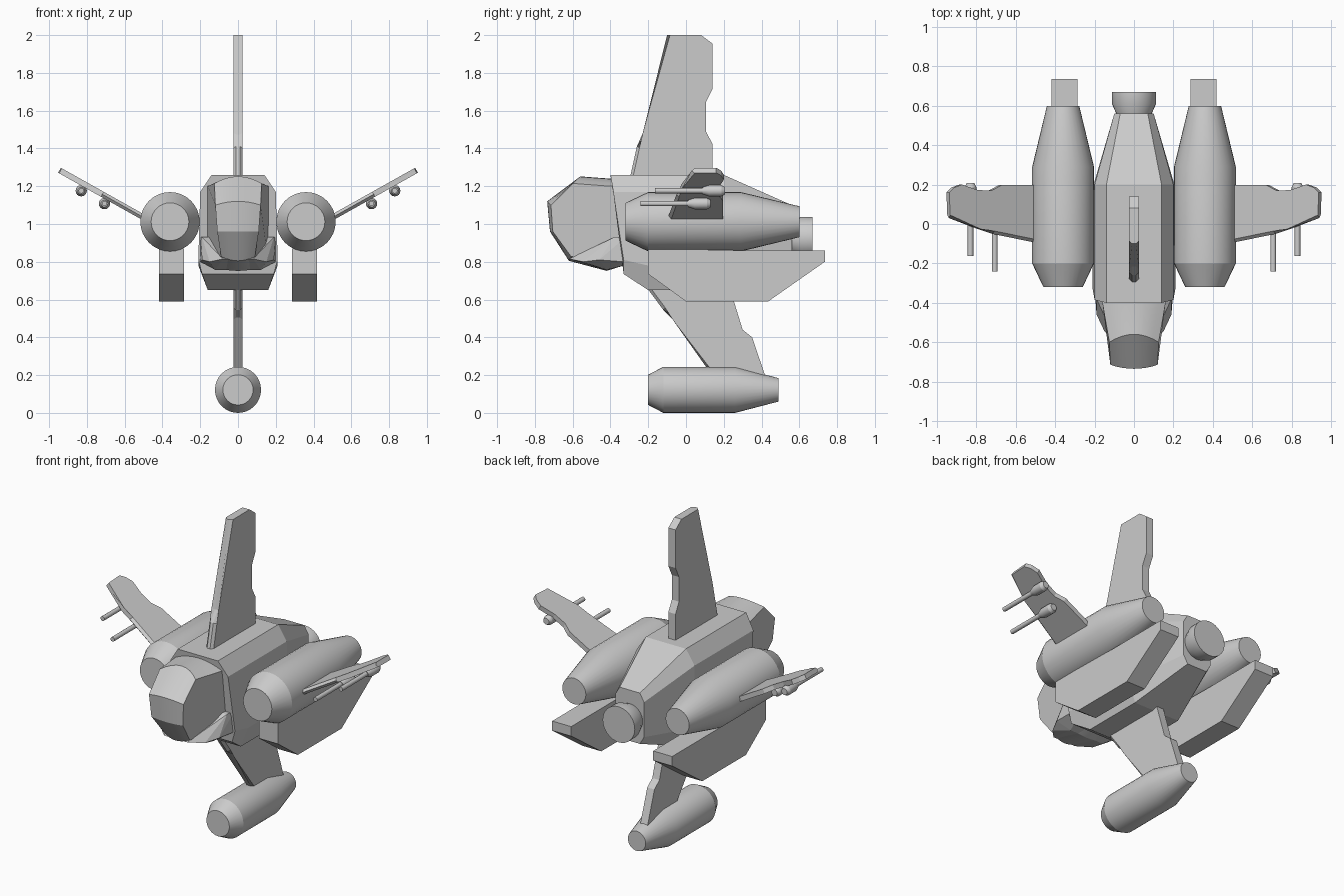
import bpy, bmesh, math
from mathutils import Vector

if "Cube" in bpy.data.objects:
    bpy.data.objects.remove(bpy.data.objects["Cube"])


def finish(name, bm, smooth=None):
    bmesh.ops.recalc_face_normals(bm, faces=bm.faces[:])
    me = bpy.data.meshes.new(name)
    bm.to_mesh(me)
    bm.free()
    ob = bpy.data.objects.new(name, me)
    bpy.context.collection.objects.link(ob)
    if smooth:
        me.shade_smooth()
        me.set_sharp_from_angle(angle=math.radians(smooth))
    return ob


def loft(bm, rings):
    """Bridge closed rings of points and cap both ends."""
    vs = [[bm.verts.new(p) for p in r] for r in rings]
    n = len(rings[0])
    for a, b in zip(vs, vs[1:]):
        for i in range(n):
            j = (i + 1) % n
            bm.faces.new((a[i], a[j], b[j], b[i]))
    bm.faces.new(vs[0])
    bm.faces.new(vs[-1])
    return vs


def lathe(name, x, z, profile, sides=32):
    """Turned body along y from (y, radius) pairs."""
    bm = bmesh.new()
    loft(bm, [[(x + r * math.cos(2 * math.pi * i / sides), y,
                z + r * math.sin(2 * math.pi * i / sides)) for i in range(sides)]
              for y, r in profile])
    return finish(name, bm, 25)


def plate(name, pts, place, half, lead=0):
    """Flat outline given thickness; the first `lead` outline edges are chamfered."""
    bm = bmesh.new()
    vs = loft(bm, [[place(u, v, t) for u, v in pts] for t in (-half, half)])
    if lead:
        edges = [bm.edges.get((r[i], r[i + 1])) for r in vs for i in range(lead)]
        bmesh.ops.bevel(bm, geom=edges, offset=0.015, segments=1, affect='EDGES')
    return finish(name, bm)


def upright(x):
    return lambda y, z, t: (x + t, y, z)


# Fuselage: octagonal-ish hull, slanted front, tapered tail
sections = [
    [(.14, -.40, 1.26), (.20, -.385, 1.17), (.21, -.33, .81), (.19, -.33, .735)],
    [(.14, -.20, 1.26), (.20, -.20, 1.17), (.21, -.20, .78), (.16, -.20, .65)],
    [(.14, .20, 1.26), (.20, .20, 1.17), (.205, .20, .78), (.16, .20, .65)],
    [(.07, .56, 1.10), (.10, .56, 1.05), (.10, .56, .83), (.07, .56, .78)],
]
bm = bmesh.new()
loft(bm, [s + [(-x, y, z) for x, y, z in reversed(s)] for s in sections])
finish("fuselage", bm)

# Cockpit: flat tapered sides joined by a crowned canopy
side = [(-.34, 1.20, .165), (-.40, 1.20, .16), (-.60, 1.215, .125), (-.715, 1.10, .12),
        (-.705, .96, .11), (-.61, .83, .09), (-.42, .77, .12), (-.33, .80, .16)]
crown = [(-.34, 1.24), (-.40, 1.24), (-.56, 1.252), (-.735, 1.12),
         (-.72, .96), (-.62, .805), (-.42, .752), (-.33, .78)]
bm = bmesh.new()
rings = []
for k in range(-4, 5):
    f = k / 4
    rings.append([(f * w, y + (cy - y) * (1 - f * f), z + (cz - z) * (1 - f * f))
                  for (y, z, w), (cy, cz) in zip(side, crown)])
loft(bm, rings)
finish("cockpit", bm, 25)

# Chin: faceted cheeks below the cockpit
bm = bmesh.new()
for x, y, z in [(.20, -.32, .93), (.19, -.38, .93), (.20, -.33, .80), (.19, -.46, .81),
                (.15, -.545, .80), (.08, -.62, .815), (.12, -.42, .757), (.15, -.33, .78)]:
    for s in (-1, 1):
        bm.verts.new((s * x, y, z))
bmesh.ops.convex_hull(bm, input=bm.verts[:])
bmesh.ops.dissolve_limit(bm, angle_limit=.03, verts=bm.verts[:], edges=bm.edges[:])
finish("chin", bm)

# Tail nozzle
lathe("tail_nozzle", 0, .925, [(.54, .085), (.56, .09), (.61, .112), (.67, .112)])

# Dorsal and ventral fins, lower pod
plate("dorsal_fin", [(-.30, 1.23), (-.26, 1.41), (-.215, 1.475), (-.10, 2.0), (.08, 2.0),
                     (.14, 1.955), (.14, 1.715), (.105, 1.645), (.105, 1.49),
                     (.14, 1.425), (.14, 1.23)], upright(0), .025, 3)
plate("ventral_fin", [(-.22, .68), (-.12, .545), (-.06, .505), (.13, .21), (.425, .18),
                      (.35, .40), (.30, .44), (.22, .70)], upright(0), .025, 3)
lathe("lower_pod", 0, .122, [(-.20, .08), (-.12, .122), (.26, .122), (.49, .062)])

# Mirrored side parts
wing = [(.45, -.105), (.72, -.05), (.78, -.012), (.94, .03), (.945, .16), (.92, .185),
        (.88, .20), (.80, .172), (.73, .17), (.68, .197), (.45, .197)]
slope = math.atan(.56)
for s, tag in ((-1, "left"), (1, "right")):
    # Engine nacelle and the keel fin under it
    lathe("nacelle_" + tag, s * .36, 1.012,
          [(-.32, .10), (-.20, .157), (.29, .157), (.60, .082)])
    plate("keel_" + tag, [(-.20, .87), (-.20, .735), (0, .59), (.435, .59), (.735, .80),
                          (.735, .86), (.30, .86)], upright(s * .352), .066)

    # Upswept wing
    def on_wing(x, y, t, s=s):
        return (s * (x - t * math.sin(slope)), y,
                1.038 + (x - .505) * .56 + t * math.cos(slope))
    plate("wing_" + tag, wing, on_wing, .015, 3)

    # Two guns hung beneath the wing
    for n, x, z, y in ((1, .707, 1.108, -.24), (2, .83, 1.176, -.163)):
        lathe(f"gun_{tag}_{n}", s * x, z,
              [(y, .014), (y + .25, .014), (y + .25, .018), (y + .285, .03),
               (y + .35, .03), (y + .37, .02)], 16)
